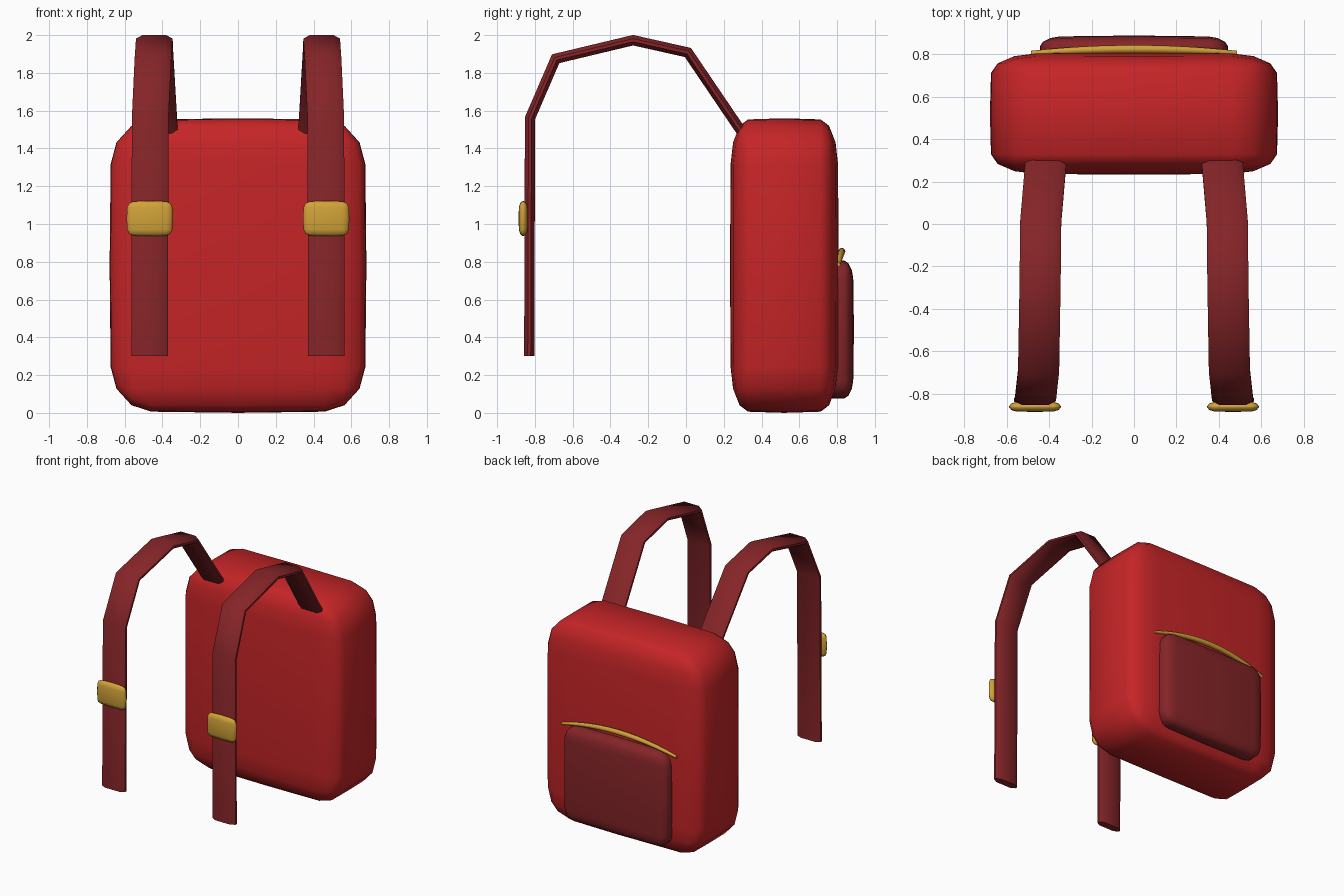
import bpy, bmesh, math
from mathutils import Vector

old = bpy.data.objects.get("Cube")
if old:
    bpy.data.objects.remove(old, do_unlink=True)


def material(name, rgb):
    m = bpy.data.materials.new(name)
    m.use_nodes = True
    m.diffuse_color = (*rgb, 1)
    bsdf = m.node_tree.nodes["Principled BSDF"]
    bsdf.inputs["Base Color"].default_value = (*rgb, 1)
    bsdf.inputs["Roughness"].default_value = 0.7
    return m


red = material("red_fabric", (0.56, 0.018, 0.02))
dark_red = material("dark_red_fabric", (0.235, 0.018, 0.021))
gold = material("gold_metal", (0.64, 0.36, 0.04))


def finish(name, bm, mat, angle=60):
    bmesh.ops.recalc_face_normals(bm, faces=bm.faces)
    mesh = bpy.data.meshes.new(name)
    bm.to_mesh(mesh)
    bm.free()
    mesh.materials.append(mat)
    obj = bpy.data.objects.new(name, mesh)
    bpy.context.collection.objects.link(obj)
    bpy.ops.object.select_all(action='DESELECT')
    obj.select_set(True)
    bpy.context.view_layer.objects.active = obj
    bpy.ops.object.shade_smooth_by_angle(angle=math.radians(angle))
    return obj


def soft_box(name, low, high, radii, bulge, mat, segments=3):
    """Box with a separate corner radius per axis and gently swollen faces."""
    low, high = Vector(low), Vector(high)
    centre, half = (low + high) / 2, (high - low) / 2
    bm = bmesh.new()
    bmesh.ops.create_cube(bm, size=2)
    for v in bm.verts:
        v.co = Vector(v.co[i] * (half[i] - bulge[i]) / radii[i] for i in range(3))
    bmesh.ops.bevel(bm, geom=bm.edges[:], offset=1, segments=segments,
                    profile=0.5, affect='EDGES')
    for axis in range(3):
        normal = Vector((0, 0, 0))
        normal[axis] = 1
        bmesh.ops.bisect_plane(bm, geom=bm.verts[:] + bm.edges[:] + bm.faces[:],
                               plane_co=(0, 0, 0), plane_no=normal)
    for v in bm.verts:
        p = Vector(v.co[i] * radii[i] for i in range(3))
        u = [p[i] / half[i] for i in range(3)]
        for i in range(3):
            j, k = (i + 1) % 3, (i + 2) % 3
            p[i] += bulge[i] * u[i] * max(0, 1 - u[j] ** 2) * max(0, 1 - u[k] ** 2)
        v.co = p + centre
    return finish(name, bm, mat)


def sweep(name, rings, mat, angle=60):
    """Skin a list of equal-length rings and cap both ends."""
    bm = bmesh.new()
    loops = [[bm.verts.new(p) for p in ring] for ring in rings]
    n = len(loops[0])
    for a, b in zip(loops, loops[1:]):
        for i in range(n):
            bm.faces.new((a[i], a[(i + 1) % n], b[(i + 1) % n], b[i]))
    bm.faces.new(loops[0])
    bm.faces.new(loops[-1][::-1])
    return finish(name, bm, mat, angle)


# Main bag and outer pocket
soft_box("bag_body", (-0.68, 0.233, 0), (0.68, 0.808, 1.56),
         (0.21, 0.09, 0.23), (0.012, 0.006, 0.014), red)
soft_box("pocket", (-0.445, 0.72, 0.075), (0.445, 0.89, 0.808),
         (0.09, 0.045, 0.09), (0.008, 0.008, 0.008), dark_red)

# Arched trim above the pocket
trim = []
for i in range(13):
    t = i / 6 - 1
    arch = 1 - t * t
    r = 0.011 + 0.008 * arch
    c = Vector((0.485 * t, 0.806 + 0.019 * arch, 0.785 + 0.07 * arch))
    trim.append([c + Vector((0, r * math.cos(a), r * math.sin(a)))
                 for a in (k * math.tau / 8 for k in range(8))])
sweep("pocket_trim", trim, gold)

# Shoulder strap path and flat rounded section
path = [(0.415, 0.30, 1.48), (0.44, 0.01, 1.908), (0.443, -0.28, 1.973),
        (0.45, -0.69, 1.875), (0.465, -0.826, 1.56), (0.468, -0.83, 0.30)]
section = [(0.097, 0.008), (0.062, 0.027), (-0.062, 0.027), (-0.097, 0.008),
           (-0.097, -0.008), (-0.062, -0.027), (0.062, -0.027), (0.097, -0.008)]


def strap_rings(side):
    pts = [Vector((side * x, y, z)) for x, y, z in path]
    rings = []
    for i, p in enumerate(pts):
        before = pts[i] - pts[i - 1] if i else pts[1] - pts[0]
        after = pts[i + 1] - pts[i] if i < len(pts) - 1 else before
        before.x = after.x = 0
        before.normalize()
        after.normalize()
        tangent = (before + after).normalized()
        normal = Vector((1, 0, 0)).cross(tangent)
        mitre = 1 / max(0.5, tangent.dot(after))
        rings.append([p + Vector((w, 0, 0)) + normal * h * mitre for w, h in section])
    return rings


for label, side in (("left", 1), ("right", -1)):
    sweep(label + "_strap", strap_rings(side), dark_red)
    cx = side * 0.467
    soft_box(label + "_buckle", (cx - 0.123, -0.888, 0.935), (cx + 0.123, -0.836, 1.123),
             (0.03, 0.018, 0.03), (0.006, 0.006, 0.006), gold, 2)
